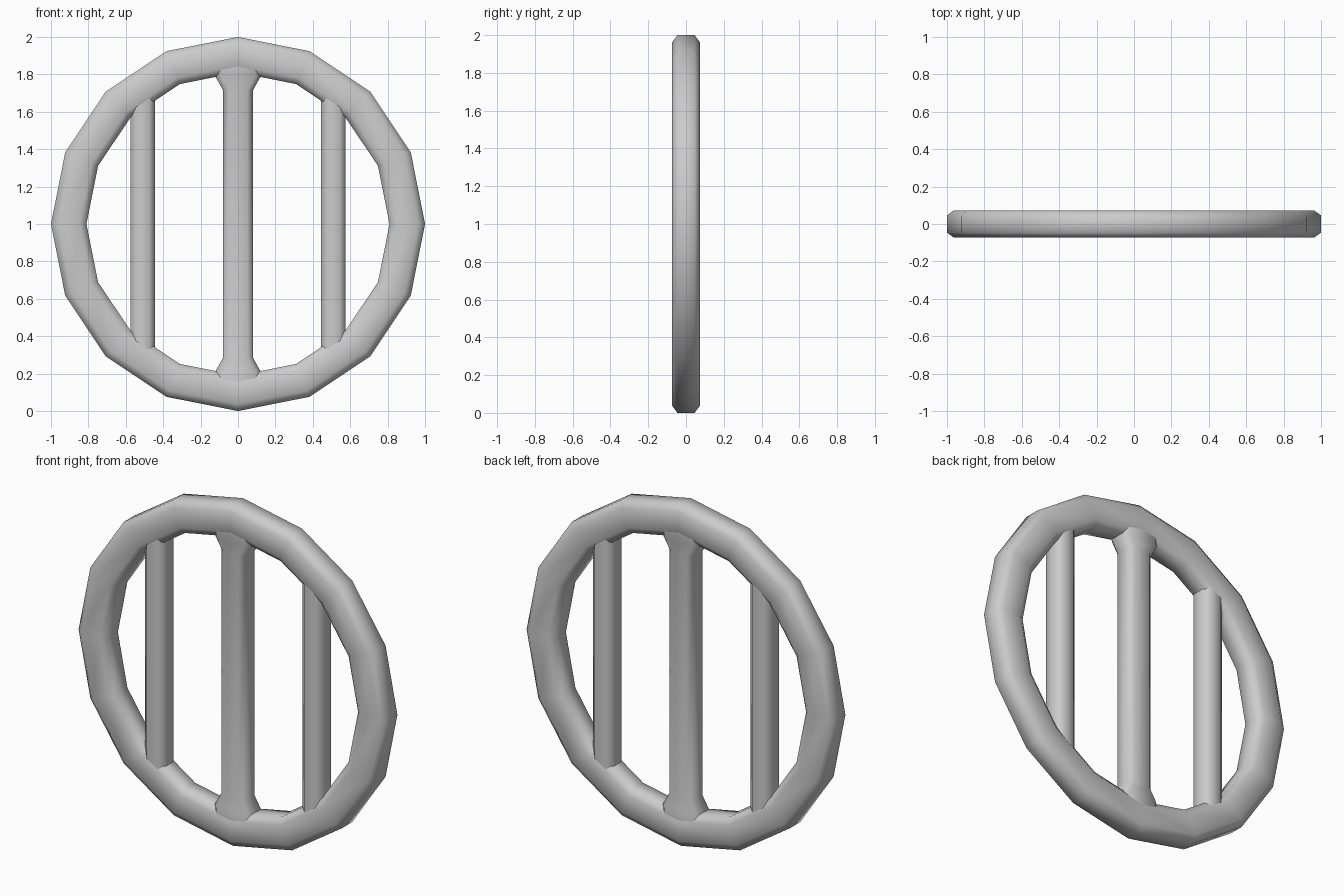
import bpy, bmesh, math

if "Cube" in bpy.data.objects:
    bpy.data.objects.remove(bpy.data.objects["Cube"])

def skin(name, loops, closed):
    # Join a row of matching cross-sections into one solid
    bm = bmesh.new()
    rows = [[bm.verts.new(p) for p in loop] for loop in loops]
    n = len(rows[0])
    for i in range(len(rows) if closed else len(rows) - 1):
        a, b = rows[i], rows[(i + 1) % len(rows)]
        for j in range(n):
            k = (j + 1) % n
            bm.faces.new((a[j], a[k], b[k], b[j]))
    if not closed:
        bm.faces.new(rows[0])
        bm.faces.new(rows[-1])
    bmesh.ops.recalc_face_normals(bm, faces=bm.faces)
    mesh = bpy.data.meshes.new(name)
    bm.to_mesh(mesh)
    bm.free()
    obj = bpy.data.objects.new(name, mesh)
    bpy.context.collection.objects.link(obj)
    bpy.context.view_layer.objects.active = obj
    obj.select_set(True)
    bpy.ops.object.shade_smooth_by_angle(angle=math.radians(60))
    obj.select_set(False)
    return obj

def octagon(hx, hy, cx=0.03, cy=0.028):
    # Chamfered rectangle outline
    return [(hx, -hy + cy), (hx, hy - cy), (hx - cx, hy), (-hx + cx, hy),
            (-hx, hy - cy), (-hx, -hy + cy), (-hx + cx, -hy), (hx - cx, -hy)]

# Sixteen-sided rim with chamfered section
section = octagon(0.095, 0.073, 0.037, 0.027)
rim = []
for i in range(16):
    t = i * math.tau / 16
    rim.append([((0.905 + u) * math.cos(t), v, 1 + (0.905 + u) * math.sin(t))
                for u, v in section])
skin("rim", rim, True)

def bar(name, x, stations):
    # Vertical bar; stations give (height from centre, half width, half depth)
    full = [(-h, w, d) for h, w, d in reversed(stations)] + stations
    skin(name, [[(x + u, v, 1 + h) for u, v in octagon(w, d)]
                for h, w, d in full], False)

# Centre bar flares where it meets the rim
bar("centre_bar", 0, [(0.715, 0.08, 0.067), (0.79, 0.122, 0.07), (0.86, 0.122, 0.07)])

# Side bars
for side, x in (("left", -0.51), ("right", 0.51)):
    bar(side + "_bar", x, [(0.72, 0.065, 0.067)])
